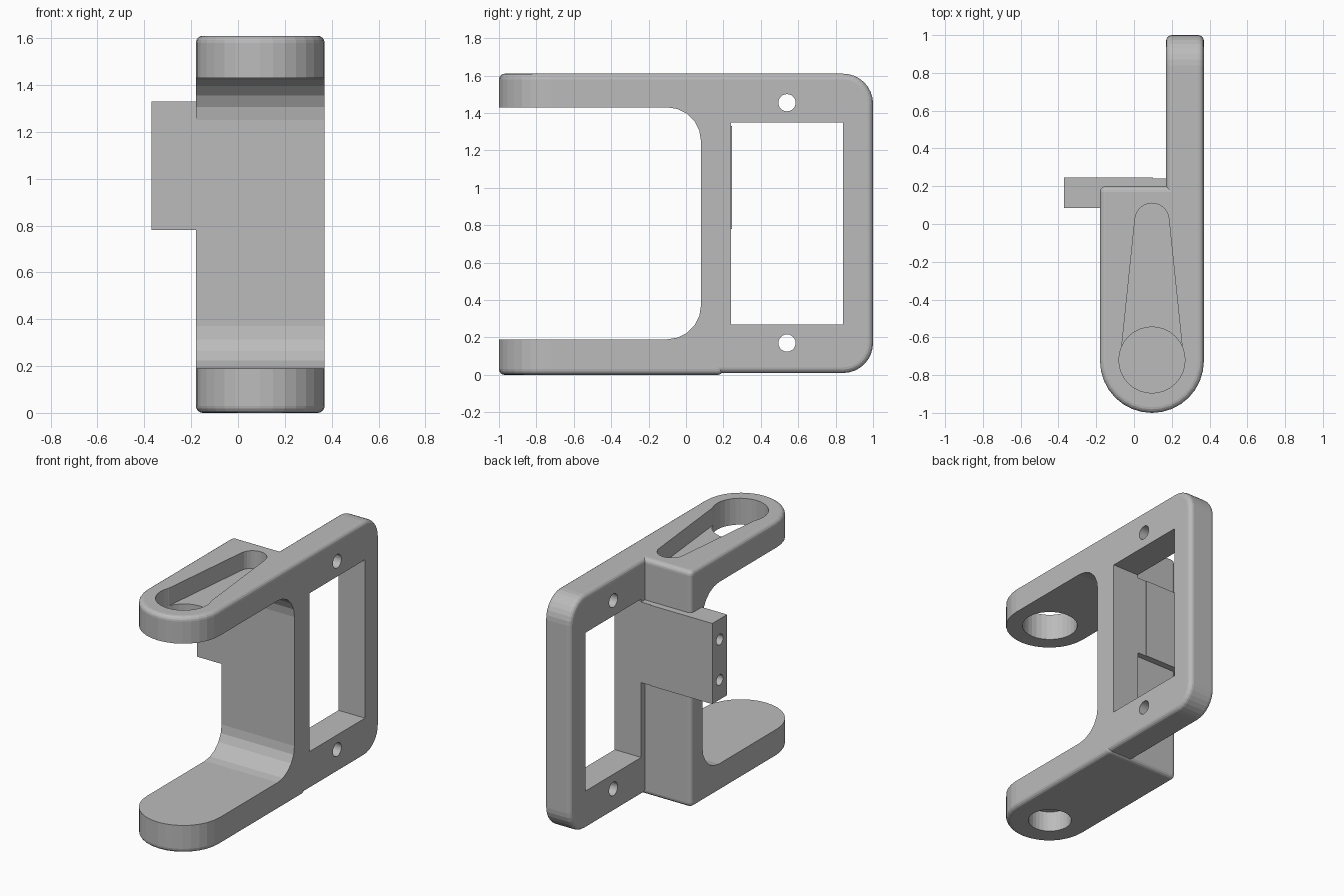
import bpy, bmesh
from math import cos, sin, pi, radians

cube = bpy.data.objects.get("Cube")
if cube:
    bpy.data.objects.remove(cube, do_unlink=True)

grey = bpy.data.materials.new("plain grey")
grey.use_nodes = True
colour = (0.5, 0.5, 0.5, 1)
grey.diffuse_color = colour
grey.node_tree.nodes["Principled BSDF"].inputs["Base Color"].default_value = colour


def arc(cx, cy, r, start, end, steps):
    """Points along an arc, angles in degrees."""
    angles = [radians(start + (end - start) * i / steps) for i in range(steps + 1)]
    return [(cx + r * cos(a), cy + r * sin(a)) for a in angles]


def circle(cx, cy, r, steps=32):
    return arc(cx, cy, r, 0, 360, steps)[:-1]


def rect(x0, y0, x1, y1):
    return [(x0, y0), (x1, y0), (x1, y1), (x0, y1)]


def prism(name, outline, axis, lo, hi, bevel=0):
    """Extrude an outline along z (xy outline) or x (yz outline)."""
    def place(p, h):
        return (p[0], p[1], h) if axis == "z" else (h, p[0], p[1])
    bm = bmesh.new()
    low = [bm.verts.new(place(p, lo)) for p in outline]
    high = [bm.verts.new(place(p, hi)) for p in outline]
    bm.faces.new(low[::-1])
    bm.faces.new(high)
    n = len(outline)
    for i in range(n):
        j = (i + 1) % n
        bm.faces.new((low[i], low[j], high[j], high[i]))
    bmesh.ops.recalc_face_normals(bm, faces=bm.faces)
    mesh = bpy.data.meshes.new(name)
    bm.to_mesh(mesh)
    bm.free()
    mesh.materials.append(grey)
    obj = bpy.data.objects.new(name, mesh)
    bpy.context.collection.objects.link(obj)
    if bevel:
        mod = obj.modifiers.new("rounded edges", "BEVEL")
        mod.width, mod.segments = bevel, 4
        mod.limit_method, mod.angle_limit = "ANGLE", radians(40)
    return obj


def combine(target, other, operation):
    """Apply a boolean and remove the helper."""
    mod = target.modifiers.new(operation, "BOOLEAN")
    mod.operation, mod.solver, mod.object = operation, "EXACT", other
    other.hide_render = True
    bpy.context.view_layer.update()
    deps = bpy.context.evaluated_depsgraph_get()
    mesh = bpy.data.meshes.new_from_object(target.evaluated_get(deps))
    target.modifiers.clear()
    target.data = mesh
    bpy.data.objects.remove(other, do_unlink=True)


MID, PIN = 0.095, -0.725      # centre of the rounded arm ends
TOP = 1.61

# Body with rounded front ends
outline = arc(MID, PIN, 0.275, 180, 360, 16) + [(0.37, 0.2), (-0.18, 0.2)]
bracket = prism("bracket", outline, "z", 0, TOP, 0.03)

# Side frame plate with rounded back corners
outline = ([(0.12, 0.01)] + arc(0.84, 0.17, 0.16, -90, 0, 8)
           + arc(0.84, TOP - 0.16, 0.16, 0, 90, 8) + [(0.12, TOP)])
combine(bracket, prism("frame", outline, "x", 0.17, 0.37, 0.03), "UNION")

# Mounting block on the other side
combine(bracket, prism("block", rect(-0.37, 0.085, 0.3, 0.245), "z", 0.78, 1.33), "UNION")

# Gap between the two arms
gap = ([(-1.2, 0.19)] + arc(-0.1, 0.37, 0.18, -90, 0, 5)
       + arc(-0.1, 1.25, 0.18, 0, 90, 5) + [(-1.2, 1.43)])
slot = arc(MID, 0.02, 0.09, 5, 175, 12) + [(MID - 0.16, -0.65), (MID + 0.16, -0.65)]

cutters = [
    prism("gap", gap, "x", -0.3, 0.5),
    prism("window", rect(0.24, 0.27, 0.84, 1.35), "x", 0.1, 0.5),
    prism("recess", slot, "z", TOP - 0.12, TOP + 0.1),
    prism("upper_bore", circle(MID, -0.72, 0.175), "z", 1.3, TOP + 0.15),
    prism("lower_bore", circle(MID, -0.72, 0.137), "z", -0.1, 0.14),
]
cutters += [prism("frame_hole", circle(0.54, z, 0.046, 24), "x", 0.1, 0.5) for z in (0.17, 1.455)]
cutters += [prism("block_hole", circle(0.165, z, 0.036, 24), "x", -0.5, -0.12) for z in (0.915, 1.19)]
for cutter in cutters:
    combine(bracket, cutter, "DIFFERENCE")
